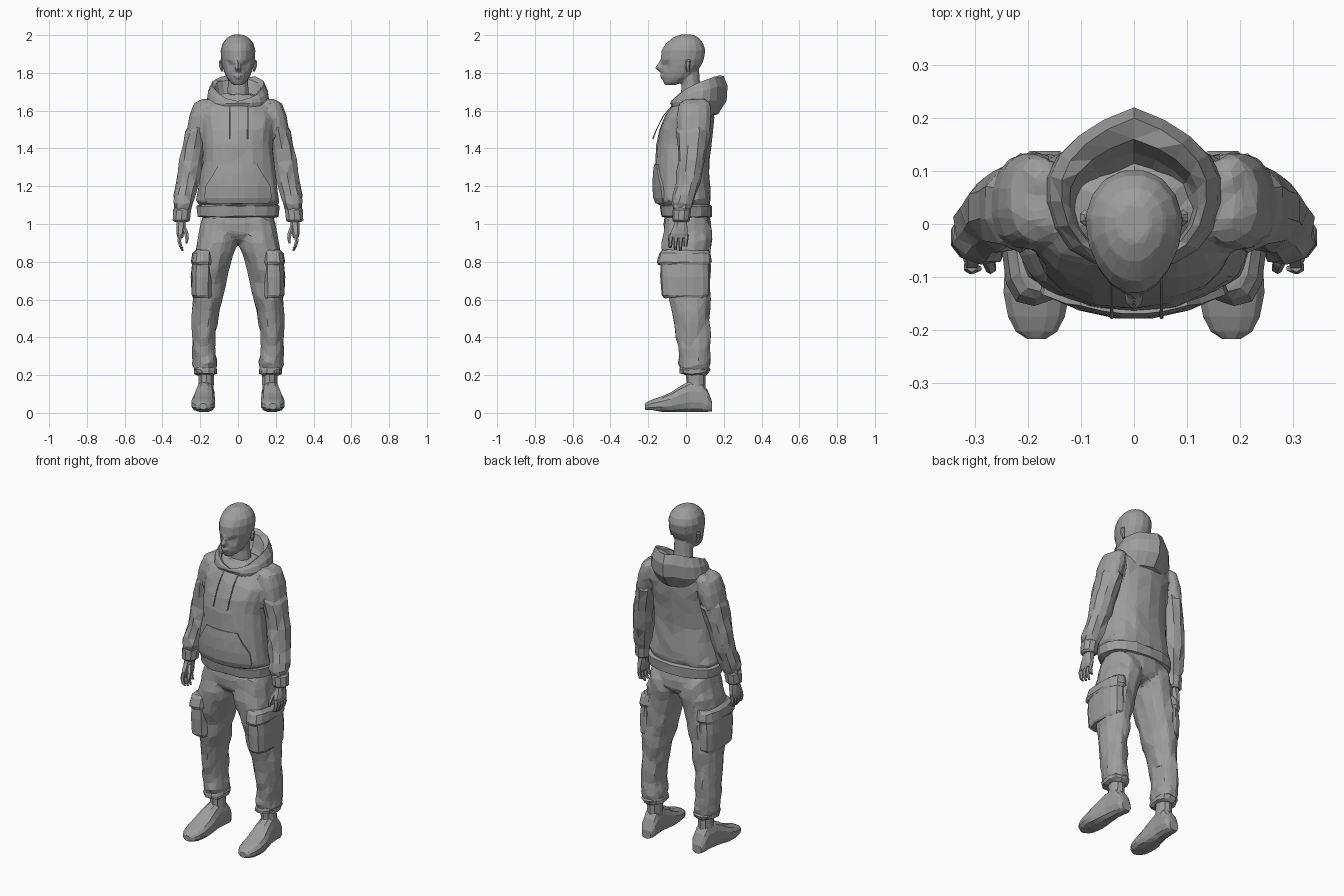
import bpy, bmesh, math, random
from mathutils import Vector

grey = bpy.data.materials.new("plain_grey")
grey.diffuse_color = (0.34, 0.34, 0.34, 1)


def finish(name, bm):
    bmesh.ops.triangulate(bm, faces=bm.faces[:])
    bmesh.ops.recalc_face_normals(bm, faces=bm.faces[:])
    me = bpy.data.meshes.new(name)
    bm.to_mesh(me)
    bm.free()
    me.materials.append(grey)
    ob = bpy.data.objects.new(name, me)
    bpy.context.collection.objects.link(ob)
    return ob


def fuse(name, parts, voxel, ratio):
    """Weld overlapping parts into one skin and reduce it to loose flat facets."""
    bm = bmesh.new()
    for ob in parts:
        bm.from_mesh(ob.data)
        bpy.data.objects.remove(ob)
    ob = finish(name, bm)
    m = ob.modifiers.new("weld", "REMESH")
    m.mode, m.voxel_size = "VOXEL", voxel
    m = ob.modifiers.new("soften", "SMOOTH")
    m.iterations = 2
    ob.modifiers.new("facets", "DECIMATE").ratio = ratio
    return ob


def skin(bm, rows, caps=True):
    """Join closed rows of points into a tube."""
    vs = [[bm.verts.new(p) for p in row] for row in rows]
    n = len(vs[0])
    for a, b in zip(vs, vs[1:]):
        for i in range(n):
            j = (i + 1) % n
            bm.faces.new((a[i], a[j], b[j], b[i]))
    if caps:
        bm.faces.new(vs[0])
        bm.faces.new(vs[-1])


def loft(name, rings, n=12, p=2.0, s=1, jitter=0.0, along="z", shape=None):
    """Rings are (x, y, z, half width, half depth); s mirrors in x; jitter makes cloth folds."""
    rnd = random.Random(len(rings) * 31 + n)
    rows = []
    for x, y, z, ru, rv in rings:
        row = []
        for i in range(n):
            a = 2 * math.pi * (i + 0.5) / n
            c, d = math.cos(a), math.sin(a)
            u = math.copysign(abs(c) ** (2 / p), c) * ru
            v = math.copysign(abs(d) ** (2 / p), d) * rv
            q = Vector((x + u, y + v, z)) if along == "z" else Vector((x + u, y, z + v))
            k = rnd.uniform(-jitter, jitter)
            q += Vector((c, d, 0)) * k + Vector((0, 0, rnd.uniform(-1, 1) * jitter * 1.8))
            if shape:
                q = shape(q)
            q.x *= s
            row.append(q)
        rows.append(row)
    bm = bmesh.new()
    skin(bm, rows)
    return finish(name, bm)


def spans(rows):
    """Turn (z, half width, front y, back y) into centred rings."""
    return [(0, (f + b) / 2, z, w, (b - f) / 2) for z, w, f, b in rows]


# Head, narrower toward the face with pressed-in eye sockets
def face(q):
    if q.y < 0:
        q.x *= 1 + q.y * 1.8
        if 0.015 < abs(q.x) < 0.06 and 1.83 < q.z < 1.86 and q.y < -0.06:
            q.y += 0.014
    return q


skull = loft("skull", spans([(1.735, .026, -.11, -.06), (1.75, .047, -.12, -.015), (1.775, .065, -.128, .03),
                    (1.805, .077, -.129, .06), (1.842, .087, -.13, .083), (1.87, .092, -.135, .096),
                    (1.92, .094, -.131, .104), (1.955, .084, -.109, .093), (1.985, .059, -.072, .069),
                    (2.002, .03, -.035, .04)]), n=16, p=2.15, shape=face)
nose = loft("nose", [(0, -.118, 1.872, .01, .018), (0, -.123, 1.85, .014, .026),
                     (0, -.134, 1.826, .02, .032), (0, -.12, 1.803, .014, .018)], n=6)
lips = loft("lips", [(0, -.122, 1.795, .018, .012), (0, -.124, 1.784, .025, .014),
                     (0, -.120, 1.770, .016, .012)], n=6)
neck = loft("neck", [(0, .03, 1.58, .08, .075), (0, .03, 1.66, .062, .058),
                     (0, .025, 1.74, .056, .05), (0, .015, 1.81, .056, .055)], n=10)
fuse("head", [skull, nose, lips, neck], .006, .075)

# Hoodie body with shoulders, hem and kangaroo pocket
body = [loft("torso", spans([(1.09, .20, -.13, .125), (1.125, .222, -.16, .135), (1.17, .212, -.166, .13),
                             (1.25, .2, -.166, .126), (1.33, .192, -.162, .126), (1.42, .188, -.16, .132),
                             (1.50, .194, -.142, .142), (1.57, .204, -.11, .145), (1.62, .20, -.074, .139),
                             (1.655, .16, -.052, .117), (1.69, .09, -.03, .09)]),
             n=18, p=2.4, jitter=.006)]
for s in (-1, 1):
    body.append(loft("shoulder", [(.16, .045, 1.66, .04, .055), (.18, .045, 1.635, .055, .086),
                                  (.199, .043, 1.57, .062, .096), (.214, .04, 1.49, .062, .09),
                                  (.22, .04, 1.45, .05, .075)], n=12, s=s, jitter=.003))
fuse("hoodie_body", body, .011, .075)
loft("hoodie_hem", spans([(1.035, .195, -.115, .125), (1.04, .217, -.132, .137), (1.095, .222, -.14, .14),
                          (1.105, .2, -.125, .125)]), n=18, p=2.4, jitter=.002)

bm = bmesh.new()
rows = []
for z, w, lift in [(1.315, .10, 0), (1.27, .125, .006), (1.2, .17, .01), (1.14, .175, .006), (1.11, .16, -.006)]:
    rows.append([bm.verts.new((w * t, -.163 - lift + 1.6 * (w * t) ** 2, z))
                 for t in (-1, -.6, -.2, .2, .6, 1)])
for a, b in zip(rows, rows[1:]):
    for i in range(5):
        bm.faces.new((a[i], a[i + 1], b[i + 1], b[i]))
pocket = finish("kangaroo_pocket", bm)
m = pocket.modifiers.new("thickness", "SOLIDIFY")
m.thickness, m.offset = .014, 0

# Lowered hood: base, bulge, raised rim and folded inside, drawn to a point at the back
bm = bmesh.new()
rows = []
rnd = random.Random(4)
for w, f, b, zf, zb in [(.115, -.05, .12, 1.60, 1.57), (.152, -.074, .17, 1.615, 1.58),
                        (.168, -.084, .215, 1.635, 1.655), (.16, -.08, .22, 1.645, 1.73),
                        (.138, -.07, .2, 1.648, 1.785), (.122, -.058, .16, 1.64, 1.77),
                        (.112, -.05, .135, 1.635, 1.70), (.07, -.025, .085, 1.62, 1.63)]:
    row = []
    for i in range(18):
        a = 2 * math.pi * i / 18
        c, t = math.sin(a), (1 - math.cos(a)) / 2
        wide = math.copysign(abs(c) ** (.75 if t < .5 else .95), c)
        turn = 1 - abs(a - math.pi) / math.pi
        ty = t if t < .5 else .4 * t + .6 * turn
        row.append((w * wide, f + (b - f) * ty, zf + (zb - zf) * t ** .55 + rnd.uniform(-.006, .006)))
    rows.append(row)
skin(bm, rows, caps=False)
finish("hood", bm)

for x in (-.042, .052):
    loft("drawstring", [(x, -.062, 1.64, .003, .003), (x, -.118, 1.575, .003, .003),
                        (x, -.154, 1.505, .003, .003), (x, -.176, 1.45, .004, .004)], n=5)

# Trousers
trousers = [loft("seat", spans([(1.07, .18, -.11, .12), (1.0, .196, -.122, .136), (.95, .17, -.118, .136),
                                (.92, .09, -.095, .115), (.90, .03, -.05, .07)]), n=16, p=2.2, jitter=.002)]
for s in (-1, 1):
    trousers.append(loft("leg", [(.098, .005, 1.03, .09, .118), (.102, .005, .97, .102, .13),
                                 (.108, .004, .91, .107, .134),
                                 (.121, .002, .85, .104, .13), (.137, .006, .76, .096, .125),
                                 (.152, .016, .68, .086, .115), (.162, .022, .61, .079, .109),
                                 (.17, .028, .54, .073, .103), (.176, .034, .47, .067, .097),
                                 (.18, .04, .40, .063, .091), (.179, .042, .34, .062, .087),
                                 (.176, .044, .29, .063, .085), (.174, .044, .255, .067, .088),
                                 (.173, .045, .225, .058, .076)], n=12, p=2.2, s=s, jitter=.008))
fuse("trousers", trousers, .011, .07)


def sole(q):
    q.z = max(q.z, .006 if q.y > -.15 else .014)
    q.x += .016 * min(1, max(0, (.1 - q.y) / .2))
    return q


# Paired parts
for s, side in ((-1, "right"), (1, "left")):
    loft(side + "_ear", [(.084, .012, 1.808, .007, .009), (.09, .008, 1.835, .011, .013),
                         (.093, .012, 1.86, .010, .015), (.087, .012, 1.87, .006, .01)], n=6, s=s)
    loft(side + "_sleeve", [(.20, .042, 1.55, .045, .07), (.214, .04, 1.49, .063, .089),
                            (.232, .036, 1.41, .064, .08), (.246, .03, 1.33, .064, .074),
                            (.258, .02, 1.27, .064, .07), (.269, .008, 1.21, .062, .064),
                            (.281, -.008, 1.15, .058, .06), (.289, -.018, 1.11, .056, .058),
                            (.294, -.022, 1.075, .042, .044)], n=10, p=2.1, s=s, jitter=.007)
    loft(side + "_cuff", [(.293, -.022, 1.085, .043, .043), (.296, -.022, 1.075, .05, .05),
                          (.300, -.026, 1.02, .048, .046), (.300, -.026, 1.01, .036, .038)], n=10, s=s)
    # Hand
    loft(side + "_palm", [(.298, -.026, 1.03, .026, .03), (.303, -.03, .985, .025, .04),
                          (.306, -.036, .95, .021, .05), (.305, -.038, .925, .015, .048)],
         n=8, p=2.5, s=s)
    for i, drop in enumerate((.872, .862, .858, .88)):
        y = -.078 + i * .027
        loft(f"{side}_finger_{i + 1}", [(.306, y, .945, .012, .013), (.311, y - .004, .91, .011, .012),
                                        (.303, y - .006, .88, .010, .010),
                                        (.293, y - .006, drop, .006, .006)], n=6, s=s)
    loft(side + "_thumb", [(.288, -.045, .99, .012, .014), (.275, -.068, .955, .013, .014),
                           (.270, -.083, .925, .011, .011), (.272, -.088, .898, .006, .006)], n=6, s=s)
    # Gathered ankle band
    loft(side + "_ankle_band", [(.172, .046, .245, .056, .076), (.172, .046, .228, .064, .084),
                                (.172, .046, .21, .062, .08), (.170, .048, .2, .046, .06)],
         n=12, p=2.3, s=s, jitter=.003)
    # Cargo pocket and flap, wrapped round the outer thigh
    loft(side + "_cargo_pocket", [(.186, -.002, .61, .055, .115), (.189, -.002, .625, .058, .128),
                                  (.19, -.004, .72, .06, .133), (.186, -.006, .82, .056, .13)],
         n=14, p=2.7, s=s, jitter=.002)
    loft(side + "_cargo_flap", [(.188, -.01, .785, .058, .138), (.188, -.01, .80, .063, .146),
                                (.184, -.006, .845, .058, .136), (.174, -.004, .862, .05, .125)],
         n=14, p=2.7, s=s, jitter=.002)
    # Ankle and shoe
    loft(side + "_ankle", [(.168, .05, .24, .043, .052), (.168, .052, .17, .042, .05),
                           (.17, .05, .10, .043, .052)], n=10, s=s)
    loft(side + "_shoe", [(.168, -.217, .034, .018, .016), (.168, -.203, .036, .04, .024),
                          (.168, -.175, .04, .055, .033), (.168, -.13, .046, .064, .042),
                          (.168, -.08, .055, .063, .055),
                          (.168, -.03, .072, .055, .072), (.168, .02, .086, .048, .085),
                          (.168, .085, .082, .046, .082), (.168, .115, .062, .044, .06),
                          (.168, .138, .034, .03, .026)], n=12, p=2.5, s=s, along="y", shape=sole)
